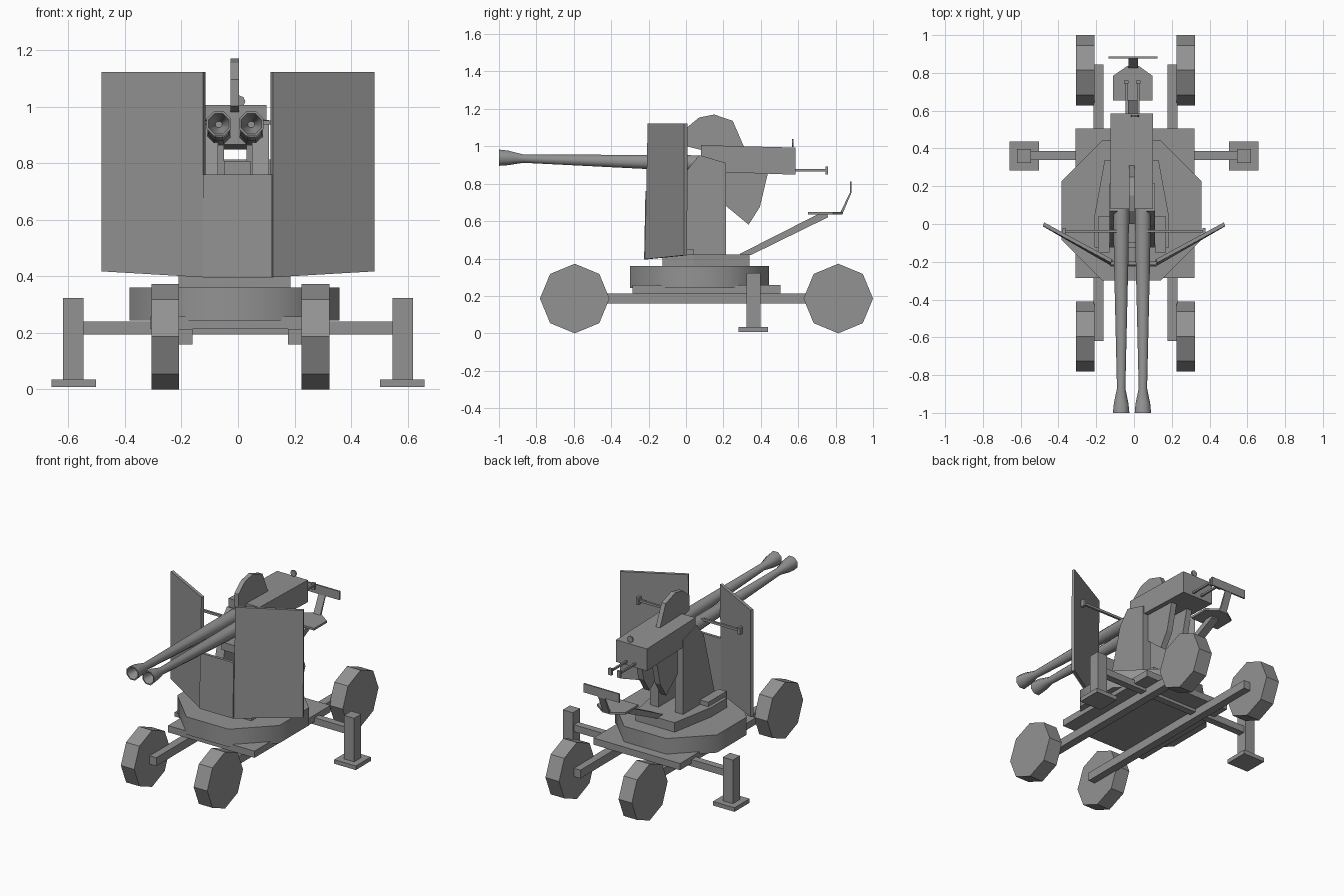
import bpy, bmesh
from math import cos, sin, pi

if "Cube" in bpy.data.objects:
    bpy.data.objects.remove(bpy.data.objects["Cube"])

paint = bpy.data.materials.new("dark_grey_paint")
paint.diffuse_color = (0.29, 0.29, 0.29, 1)
paint.use_nodes = True
paint.node_tree.nodes["Principled BSDF"].inputs["Base Color"].default_value = paint.diffuse_color
DROP = 0.004  # settle the wheels on the ground


def make(name, verts, faces):
    me = bpy.data.meshes.new(name)
    me.from_pydata([(x, y, z - DROP) for x, y, z in verts], [], faces)
    bm = bmesh.new()
    bm.from_mesh(me)
    bmesh.ops.recalc_face_normals(bm, faces=bm.faces)
    bm.to_mesh(me)
    bm.free()
    me.materials.append(paint)
    ob = bpy.data.objects.new(name, me)
    bpy.context.collection.objects.link(ob)
    return ob


def smooth(ob):
    bpy.ops.object.select_all(action='DESELECT')
    bpy.context.view_layer.objects.active = ob
    ob.select_set(True)
    bpy.ops.object.shade_smooth_by_angle(angle=0.9)


def loft(name, rings):
    """Skin equal-length rings and cap both ends."""
    n, m = len(rings[0]), len(rings)
    faces = [tuple(range(n)), tuple(range((m - 1) * n, m * n))]
    for a in range(0, (m - 1) * n, n):
        faces += [(a + i, a + (i + 1) % n, a + n + (i + 1) % n, a + n + i) for i in range(n)]
    return make(name, [v for r in rings for v in r], faces)


def side_profile(name, pts, x0, x1):
    return loft(name, [[(x, y, z) for y, z in pts] for x in (x0, x1)])


def plan_profile(name, pts, z0, z1):
    return loft(name, [[(x, y, z) for x, y in pts] for z in (z0, z1)])


def box(name, x0, x1, y0, y1, z0, z1):
    return plan_profile(name, [(x0, y0), (x1, y0), (x1, y1), (x0, y1)], z0, z1)


def ring8(r, cx, cy, turn=0.0):
    return [(cx + r * cos(turn + i * pi / 4), cy + r * sin(turn + i * pi / 4)) for i in range(8)]


# carriage: wheels, rails and bed
for side, x0, x1 in (("left", -0.306, -0.209), ("right", 0.224, 0.323)):
    for end, y in (("front", -0.595), ("rear", 0.814)):
        side_profile(f"{end}_{side}_wheel", ring8(0.186, y, 0.19), x0, x1)
box("left_rail", -0.214, -0.161, -0.62, 0.845, 0.163, 0.218)
box("right_rail", 0.177, 0.23, -0.62, 0.845, 0.163, 0.218)
box("bed_plate", -0.31, 0.32, -0.285, 0.505, 0.218, 0.262)

# outriggers
box("outrigger_beam", -0.55, 0.55, 0.34, 0.386, 0.198, 0.243)
for side, s in (("left", -1), ("right", 1)):
    box(f"{side}_jack_post", s * 0.546, s * 0.619, 0.323, 0.397, 0.03, 0.326)
    box(f"{side}_jack_foot", s * 0.503, s * 0.66, 0.282, 0.438, 0.012, 0.039)

# turntable and tapered mount base
smooth(plan_profile("turntable", ring8(0.402, -0.013, 0.072, pi / 8), 0.247, 0.364))
plan_profile("mount_base", [(-0.21, -0.125), (0.185, -0.125), (0.185, 0.04),
                            (0.13, 0.34), (-0.155, 0.34), (-0.21, 0.04)], 0.36, 0.426)

# cheeks, side boxes, elevation fins
cheek = [(-0.12, 0.42), (0.215, 0.42), (0.215, 0.915), (0.07, 0.957), (0, 0.868)]
fin = [(0.2, 0.87), (0.44, 0.87), (0.395, 0.68), (0.335, 0.585), (0.21, 0.688)]
for side, s in (("left", -1), ("right", 1)):
    c = -0.01
    side_profile(f"{side}_cheek", cheek, c + s * 0.06, c + s * 0.12)
    side_profile(f"{side}_elevation_fin", fin, c + s * 0.04, c + s * 0.08)
    box(f"{side}_side_box", c + s * 0.12, c + s * 0.18, -0.15, 0.04, 0.42, 0.455)
box("cross_block", -0.05, 0.045, -0.1, 0.0, 0.76, 0.812)

# gun body, top drum, sight knob, rear handles
side_profile("gun_body", [(0.08, 0.87), (0.585, 0.852), (0.585, 0.997), (0.08, 1.01)], -0.125, 0.1)
side_profile("magazine_drum", [(0, 1.005), (0, 1.10), (0.07, 1.158), (0.15, 1.174), (0.25, 1.14),
                               (0.315, 0.99), (0.1, 0.98)], -0.027, 0.003)
loft("sight_knob", [[(x, y, z) for x, z in ring8(0.021, 0.005, 1.022)] for y in (0.566, 0.576)])
for side, x in (("left", -0.04), ("right", 0.022)):
    box(f"{side}_handle_rod", x - 0.006, x + 0.006, 0.57, 0.755, 0.87, 0.882)
    box(f"{side}_handle_grip", x - 0.012, x + 0.012, 0.745, 0.76, 0.852, 0.895)

# twin barrels with hollow flared muzzles: (y, z, radius)
prof = [(0.1, 0.913, 0.046), (-0.2, 0.92, 0.041), (-0.87, 0.938, 0.024), (-0.95, 0.942, 0.042),
        (-1.0, 0.943, 0.047), (-1.0, 0.943, 0.039), (-0.9, 0.94, 0.012)]
for side, x in (("left", -0.068), ("right", 0.047)):
    smooth(loft(f"{side}_barrel", [[(px, y, pz) for px, pz in ring8(r, x, z, pi / 8)]
                                   for y, z, r in prof]))


# shield: low centre plate and two swept wings, leaning slightly
def plate(name, corners, dx):
    return loft(name, [corners, [(x + dx, y + 0.018, z) for x, y, z in corners]])


plate("shield_centre", [(-0.124, -0.224, 0.4), (0.12, -0.224, 0.4),
                        (0.12, -0.217, 0.764), (-0.124, -0.217, 0.764)], 0)
for side, s in (("left", -1), ("right", 1)):
    plate(f"{side}_shield", [(s * 0.123, -0.22, 0.4), (s * 0.483, -0.012, 0.421),
                             (s * 0.483, -0.01, 1.126), (s * 0.123, -0.205, 1.126)], -s * 0.008)
    box(f"{side}_shield_strut", s * 0.06, s * 0.376, -0.045, -0.031, 0.94, 0.955)
    box(f"{side}_strut_pad", s * 0.362, s * 0.378, -0.053, -0.02, 0.925, 0.97)

# gunner seat on a sloping arm
side_profile("seat_arm", [(0.29, 0.41), (0.35, 0.424), (0.76, 0.625), (0.755, 0.645),
                          (0.70, 0.638), (0.29, 0.43)], -0.032, 0.022)
plan_profile("seat", [(-0.11, 0.653), (0.097, 0.653), (0.097, 0.785), (0.025, 0.837),
                      (-0.035, 0.837), (-0.11, 0.785)], 0.638, 0.652)
side_profile("seat_back_post", [(0.82, 0.638), (0.835, 0.638), (0.884, 0.755), (0.884, 0.81),
                                (0.877, 0.81), (0.877, 0.758), (0.825, 0.65)], -0.029, 0.02)
box("seat_back", -0.134, 0.125, 0.876, 0.886, 0.76, 0.817)
